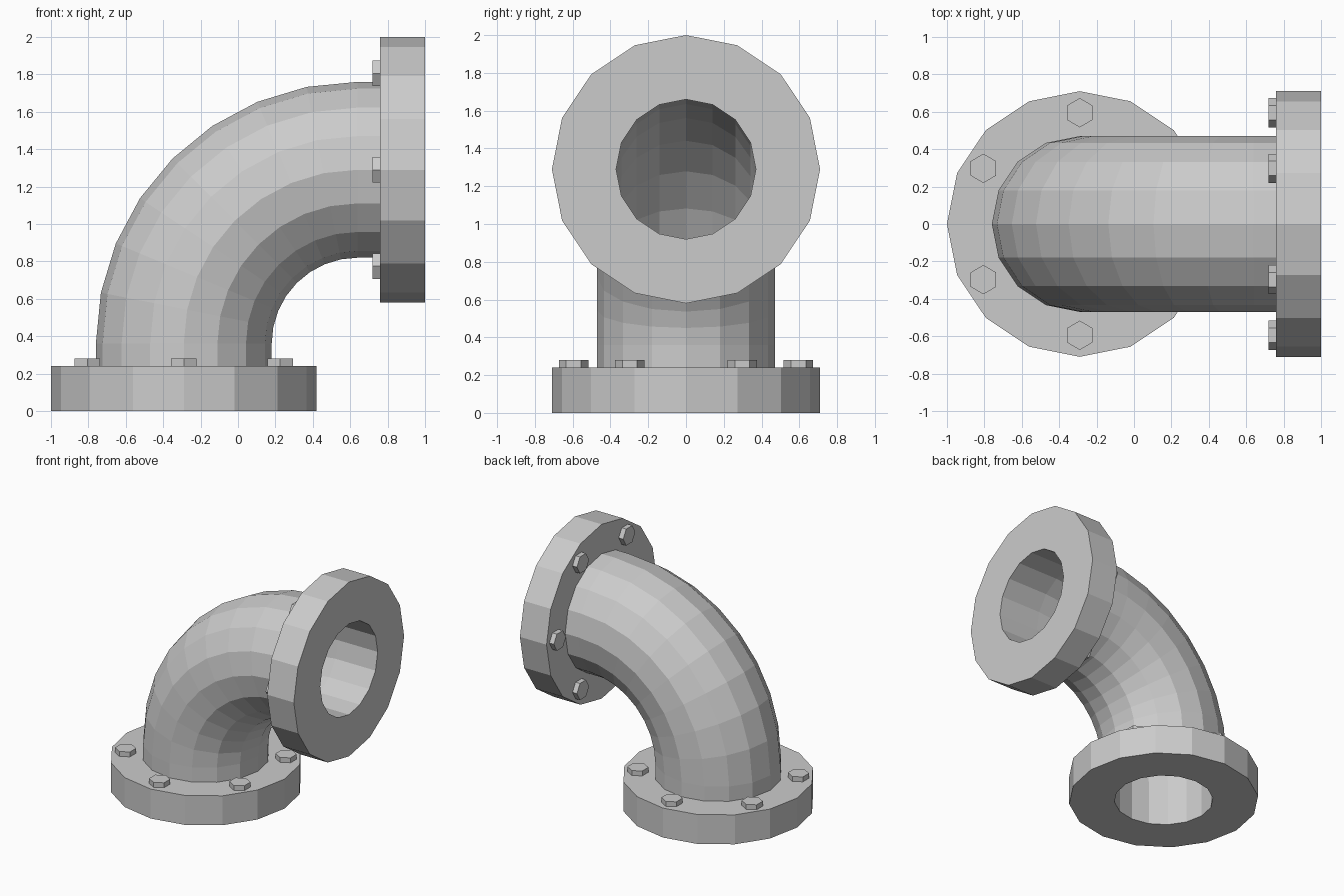
import bpy, bmesh
from math import sin, cos, pi, radians
from mathutils import Matrix, Vector

if "Cube" in bpy.data.objects:
    bpy.data.objects.remove(bpy.data.objects["Cube"])

SIDES = 16
BASE = Matrix.Translation((-0.29, 0, 0))
OUTLET = Matrix.Translation((1, 0, 1.29)) @ Matrix.Rotation(radians(-90), 4, 'Y')


def finish(name, bm, mat=Matrix()):
    bmesh.ops.recalc_face_normals(bm, faces=bm.faces)
    mesh = bpy.data.meshes.new(name)
    bm.to_mesh(mesh)
    bm.free()
    obj = bpy.data.objects.new(name, mesh)
    obj.matrix_world = mat
    bpy.context.collection.objects.link(obj)
    return obj


def skin_loop(name, rings, mat=Matrix()):
    """Skin rings into a closed hollow body (last ring joins the first)."""
    bm = bmesh.new()
    loops = [[bm.verts.new(p) for p in ring] for ring in rings]
    for a, b in zip(loops, loops[1:] + loops[:1]):
        for i in range(SIDES):
            j = (i + 1) % SIDES
            bm.faces.new((a[i], a[j], b[j], b[i]))
    return finish(name, bm, mat)


def ring(radius, centre, across):
    """Circle spanned by the y axis and the given across direction."""
    return [Vector(centre) + Vector(across) * radius * cos(2 * pi * i / SIDES)
            + Vector((0, radius * sin(2 * pi * i / SIDES), 0)) for i in range(SIDES)]


def flange(name, mat):
    profile = [(0.37, 0), (0.71, 0), (0.71, 0.24), (0.37, 0.24)]
    skin_loop(name + "_flange", [ring(r, (0, 0, z), (1, 0, 0)) for r, z in profile], mat)
    # six hexagonal bolt heads
    for k in range(6):
        a = radians(90 + 60 * k)
        bm = bmesh.new()
        bmesh.ops.create_cone(bm, cap_ends=True, segments=6, radius1=0.078, radius2=0.078, depth=0.05,
                              matrix=Matrix.Translation((0.595 * cos(a), 0.595 * sin(a), 0.255))
                              @ Matrix.Rotation(a if k % 3 == 0 else radians(90), 4, 'Z'))
        # put a hexagon corner on the local y axis
        corner = max(v.co.y for v in bm.verts) - 0.595 * sin(a)
        if corner < 0.075:
            bmesh.ops.rotate(bm, verts=bm.verts, cent=(0.595 * cos(a), 0.595 * sin(a), 0),
                             matrix=Matrix.Rotation(radians(30), 3, 'Z'))
        finish(f"{name}_bolt_{k + 1}", bm, mat)


flange("base", BASE)
flange("outlet", OUTLET)

# hollow elbow: short straight ends and a quarter bend in eight steps
stations = [((-0.29, 0, 0.24), 0)]
for k in range(9):
    t = k * pi / 16
    stations.append(((0.64 - 0.93 * cos(t), 0, 0.36 + 0.93 * sin(t)), t))
stations.append(((0.76, 0, 1.29), pi / 2))


def wall(radius):
    return [ring(radius, c, (cos(t), 0, -sin(t))) for c, t in stations]


skin_loop("elbow_pipe", wall(0.47) + wall(0.37)[::-1])
